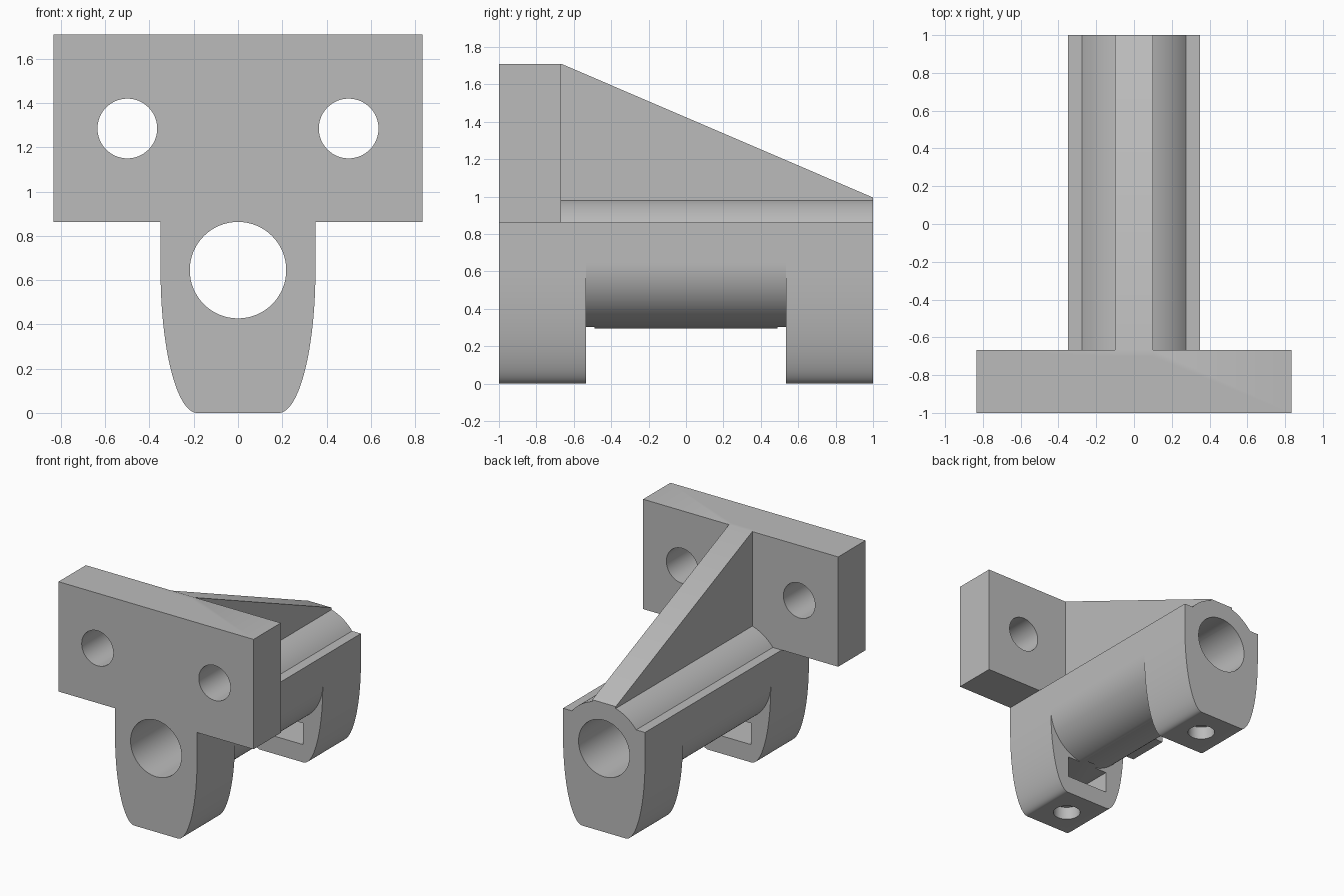
import bpy
from math import sin, cos, pi, asin, radians
from mathutils import Matrix

cube = bpy.data.objects.get("Cube")
if cube:
    bpy.data.objects.remove(cube, do_unlink=True)

grey = bpy.data.materials.new("grey plastic")
grey.use_nodes = True
COLOUR = (0.5, 0.5, 0.5, 1)
grey.diffuse_color = COLOUR
grey.node_tree.nodes["Principled BSDF"].inputs["Base Color"].default_value = COLOUR

AXIS_Z = 0.645      # height of the tube axis
R_OUT, R_BORE = 0.35, 0.218
SHOULDER = 0.862    # height of the shoulders and the plate's underside
FOOT = 0.185        # half width of the flat foot
LEG_Y = 0.535       # inner face of each leg
HOLE_Y = 0.77


def prism(name, profile, start, end, axis="Y"):
    """Extrude a closed profile: (x, z) along Y, or (y, z) along X."""
    def point(a, b, d):
        return (a, d, b) if axis == "Y" else (d, a, b)
    n = len(profile)
    verts = [point(a, b, d) for d in (start, end) for a, b in profile]
    faces = [tuple(range(n)), tuple(range(2 * n - 1, n - 1, -1))]
    faces += [(i, i + n, (i + 1) % n + n, (i + 1) % n) for i in range(n)]
    mesh = bpy.data.meshes.new(name)
    mesh.from_pydata(verts, [], faces)
    import bmesh
    bm = bmesh.new()
    bm.from_mesh(mesh)
    bmesh.ops.recalc_face_normals(bm, faces=bm.faces)
    bm.to_mesh(mesh)
    bm.free()
    mesh.materials.append(grey)
    obj = bpy.data.objects.new(name, mesh)
    bpy.context.collection.objects.link(obj)
    return obj


def rect(a0, a1, b0, b1):
    return [(a0, b0), (a1, b0), (a1, b1), (a0, b1)]


def arc(cx, cz, rx, rz, a0, a1, n):
    return [(cx + rx * cos(a0 + (a1 - a0) * i / n),
             cz + rz * sin(a0 + (a1 - a0) * i / n)) for i in range(n + 1)]


def circle(cx, cz, r, n=64):
    return arc(cx, cz, r, r, 0, 2 * pi, n)[:-1]


def combine(target, other, operation):
    mod = target.modifiers.new(operation, "BOOLEAN")
    mod.operation, mod.solver, mod.object = operation, "EXACT", other
    bpy.context.view_layer.objects.active = target
    bpy.ops.object.modifier_apply(modifier=mod.name)
    bpy.data.objects.remove(other, do_unlink=True)


# Body: tapered legs, straight sides, shoulders and rounded tube top
top = asin((SHOULDER - AXIS_Z) / R_OUT)
profile = arc(FOOT, AXIS_Z, R_OUT - FOOT, AXIS_Z, -pi / 2, 0, 32)
profile += [(R_OUT, SHOULDER)]
profile += arc(0, AXIS_Z, R_OUT, R_OUT, top, pi - top, 32)
profile += [(-R_OUT, SHOULDER)]
profile += arc(-FOOT, AXIS_Z, R_OUT - FOOT, AXIS_Z, pi, 1.5 * pi, 32)
body = prism("mounting_bracket", profile, -1, 1)

# Gap between the legs, leaving the round underside of the tube
gap = arc(0, AXIS_Z, R_OUT, R_OUT, pi, 2 * pi, 48)
gap += [(0.5, AXIS_Z), (0.5, -0.1), (-0.5, -0.1), (-0.5, AXIS_Z)]
combine(body, prism("leg_gap", gap, -LEG_Y, LEG_Y), "DIFFERENCE")

# Mounting plate with two screw holes
plate = prism("mounting_plate", rect(-0.833, 0.833, SHOULDER, 1.71), -1, -0.667)
for x in (-0.5, 0.5):
    combine(plate, prism("plate_hole", circle(x, 1.285, 0.135), -1.1, -0.5), "DIFFERENCE")
combine(body, plate, "UNION")

# Sloping rib between plate and tube
rib = [(-0.7, 0.9), (1, 0.9), (1, 0.995), (-0.667, 1.71), (-0.7, 1.71)]
combine(body, prism("rib", rib, -0.1, 0.1, "X"), "UNION")

# Bore along the tube
combine(body, prism("bore", circle(0, AXIS_Z, R_BORE), -1.1, 1.1), "DIFFERENCE")

# Nut pocket and vertical screw hole in each leg
for side in (-1, 1):
    pocket = prism("nut_pocket", rect(-0.18, 0.18, 0.137, 0.302), *sorted((side * 0.49, side * 0.95)))
    combine(body, pocket, "DIFFERENCE")
    hole = prism("leg_hole", circle(0, 0, 0.098, 48), -0.1, 0.6)
    hole.data.transform(Matrix.Translation((0, side * HOLE_Y, 0)) @ Matrix.Rotation(pi / 2, 4, "X")
                        @ Matrix.Scale(-1, 4, (0, 1, 0)))
    hole.data.flip_normals()
    combine(body, hole, "DIFFERENCE")

bpy.ops.object.select_all(action="DESELECT")
body.select_set(True)
bpy.context.view_layer.objects.active = body
bpy.ops.object.shade_smooth_by_angle(angle=radians(25))
